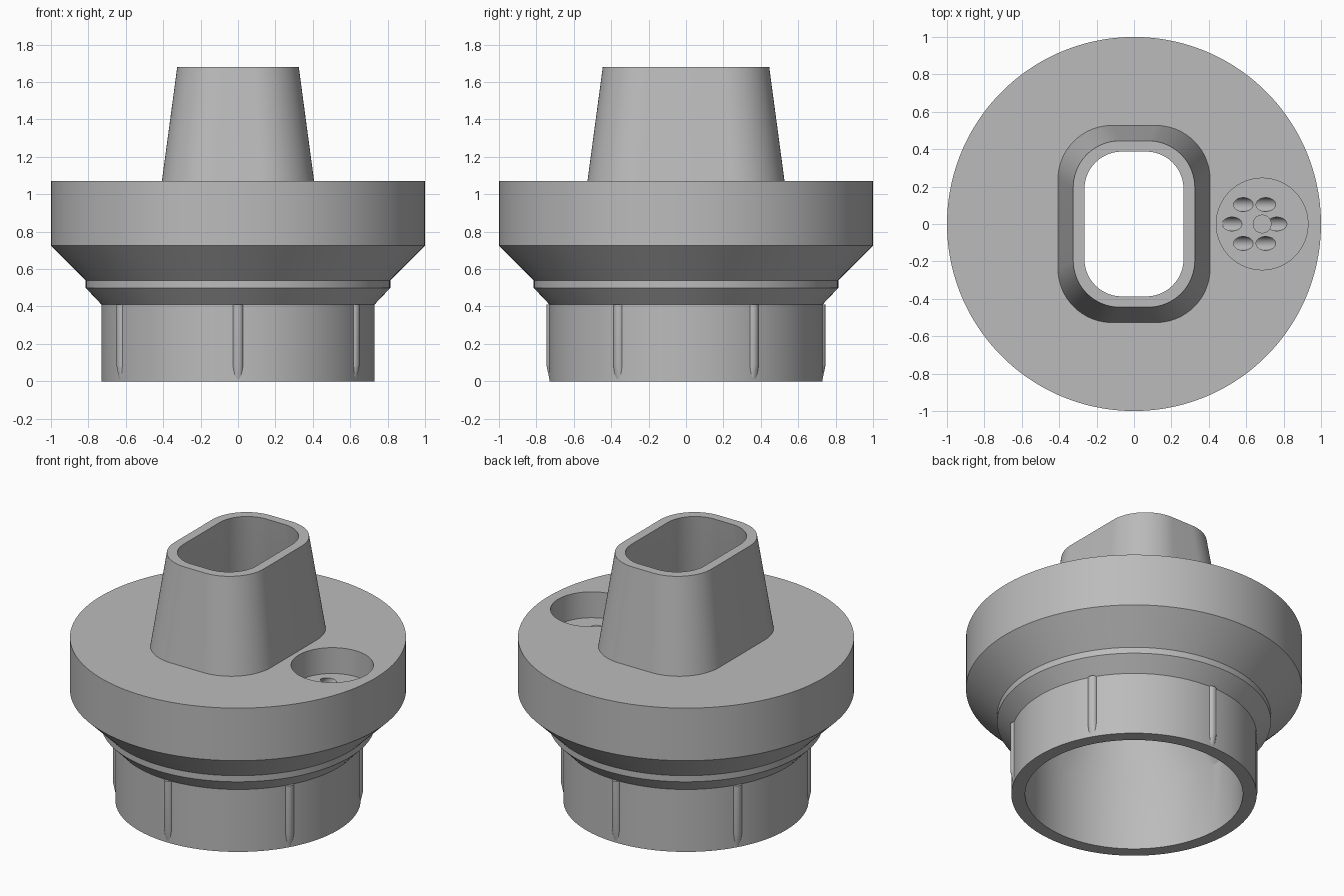
import bpy, bmesh, math
from mathutils import Vector

cube = bpy.data.objects.get("Cube")
if cube:
    bpy.data.objects.remove(cube)

grey = bpy.data.materials.new("mid_grey")
grey.use_nodes = True
colour = (0.5, 0.5, 0.5, 1)
grey.diffuse_color = colour
grey.node_tree.nodes["Principled BSDF"].inputs["Base Color"].default_value = colour

PER = 32  # ring points in each quadrant


def circle(r, z):
    step = math.pi / 2 / PER
    return [Vector((r * math.cos((k + .5) * step), r * math.sin((k + .5) * step), z))
            for k in range(4 * PER)]


def rounded(hx, hy, r, z):
    pts = []
    for q, (sx, sy) in enumerate([(1, 1), (-1, 1), (-1, -1), (1, -1)]):
        for k in range(PER):
            a = (q + k / (PER - 1)) * math.pi / 2
            pts.append(Vector((sx * (hx - r) + r * math.cos(a),
                               sy * (hy - r) + r * math.sin(a), z)))
    return pts


def loft(name, rings, closed=False):
    """Skin a list of equal rings; either close the loop or cap both ends."""
    bm = bmesh.new()
    loops = [[bm.verts.new(p) for p in ring] for ring in rings]
    n = len(rings[0])
    pairs = list(zip(loops, loops[1:]))
    if closed:
        pairs.append((loops[-1], loops[0]))
    else:
        bm.faces.new(loops[0])
        bm.faces.new(loops[-1])
    for a, b in pairs:
        for i in range(n):
            j = (i + 1) % n
            bm.faces.new((a[i], a[j], b[j], b[i]))
    bmesh.ops.recalc_face_normals(bm, faces=bm.faces)
    mesh = bpy.data.meshes.new(name)
    bm.to_mesh(mesh)
    bm.free()
    obj = bpy.data.objects.new(name, mesh)
    bpy.context.collection.objects.link(obj)
    mesh.materials.append(grey)
    return obj


def rod(name, start, end, r, sides=48):
    """Straight cylinder between two points."""
    start, end = Vector(start), Vector(end)
    turn = (end - start).to_track_quat('Z', 'Y')
    ring = [turn @ Vector((r * math.cos(math.tau * k / sides),
                           r * math.sin(math.tau * k / sides), 0)) for k in range(sides)]
    return loft(name, [[start + p for p in ring], [end + p for p in ring]])


def activate(obj):
    bpy.ops.object.select_all(action='DESELECT')
    obj.select_set(True)
    bpy.context.view_layer.objects.active = obj


def smooth(obj):
    activate(obj)
    bpy.ops.object.shade_smooth_by_angle(angle=math.radians(25))


def cut(obj, cutter):
    cutter.hide_render = True
    mod = obj.modifiers.new("cut", 'BOOLEAN')
    mod.operation, mod.solver, mod.object = 'DIFFERENCE', 'EXACT', cutter
    activate(obj)
    bpy.ops.object.modifier_apply(modifier=mod.name)
    bpy.data.objects.remove(cutter)


# Hollow body: outer steps, spout, then the funnel and bore inside
outer = [(.73, 0), (.73, .41), (.815, .5), (.815, .54), (1, .725), (1, 1.07)]
rings = [circle(r, z) for r, z in outer]
rings += [rounded(.407, .527, .29, 1.07), rounded(.325, .445, .25, 1.68),
          rounded(.265, .387, .2, 1.68), rounded(.345, .467, .24, 1.07)]
rings += [circle(.648, .46), circle(.648, 0)]
body = loft("hollow_body", rings, closed=True)

# Round pocket in the top, with six slanted holes into the funnel
PX, FLOOR = .685, .9
cut(body, rod("pocket_cutter", (PX, 0, FLOOR), (PX, 0, 1.2), .245, 96))
for k in range(6):
    a = k * math.pi / 3
    x, y = PX - .04 + .12 * math.cos(a), .12 * math.sin(a)
    cut(body, rod("hole_cutter", (x + .07, y, FLOOR + .07), (x - .3, y, FLOOR - .3), .037, 32))
smooth(body)

# Small pin in the middle of the pocket
smooth(rod("pocket_pin", (PX, 0, FLOOR - .01), (PX, 0, FLOOR + .03), .05))

# Six grip ribs with tapered feet around the lower sleeve
for k in range(6):
    a = math.pi / 6 + k * math.pi / 3
    out = Vector((math.cos(a), math.sin(a), 0))
    side = Vector((-math.sin(a), math.cos(a), 0))
    levels = [(.698, .001), (.717, .09), (.717, .41)]
    rib = [[out * (c + .03 * math.cos(math.tau * i / 24)) + side * .03 * math.sin(math.tau * i / 24)
            + Vector((0, 0, z)) for i in range(24)] for c, z in levels]
    smooth(loft("grip_rib", rib))
